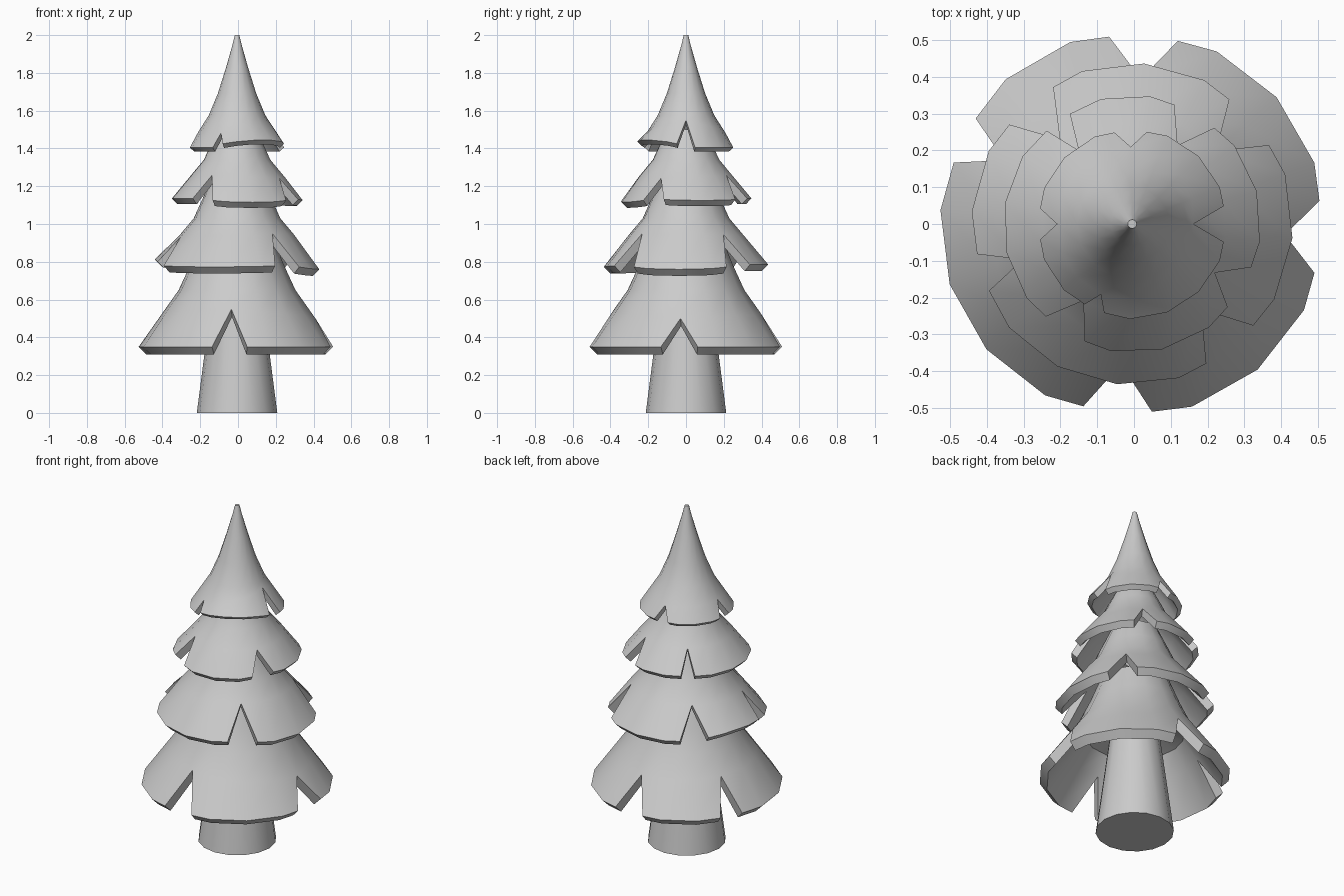
import bpy, bmesh
from math import sin, cos, radians

if "Cube" in bpy.data.objects:
    bpy.data.objects.remove(bpy.data.objects["Cube"])

def finish(bm, name):
    bmesh.ops.remove_doubles(bm, verts=bm.verts, dist=0.0005)
    bmesh.ops.recalc_face_normals(bm, faces=bm.faces)
    me = bpy.data.meshes.new(name)
    bm.to_mesh(me)
    bm.free()
    ob = bpy.data.objects.new(name, me)
    bpy.context.collection.objects.link(ob)
    bpy.ops.object.select_all(action='DESELECT')
    ob.select_set(True)
    bpy.context.view_layer.objects.active = ob
    bpy.ops.object.shade_smooth_by_angle(angle=radians(35))
    return ob

def polar(r, a, z):
    a = radians(a)
    return (r * cos(a) - 0.005, r * sin(a), z)

def lerp(p, q, t):
    return (p[0] + (q[0] - p[0]) * t, p[1] + (q[1] - p[1]) * t)

def tier(name, rim, upper, shift, notches, lifts):
    """Flared shell split into petals.
    notches: (centre angle, half width, depth fraction up to the knee); lifts: rim height per petal"""
    bm = bmesh.new()
    knee = upper[0]
    count = len(notches)
    for k in range(count):
        a0, w0, t0 = notches[k]
        a1, w1, t1 = notches[(k + 1) % count]
        if a1 <= a0:
            a1 += 360
        n = max(2, round((a1 - a0) / 22.4))
        columns = []
        for i in range(n + 1):
            f = i / n
            a = a0 + (a1 - a0) * f
            split = w0 if i == 0 else (-w1 if i == n else 0)
            squeeze = 0.982 if split else 1
            apex = lerp(rim, knee, t0 + (t1 - t0) * f)
            lift = lifts[k] * sin(3.1416 * f) ** 0.5 if lifts[k] and 0 < i < n else lifts[k] * 0.5
            edge = (rim[0] * squeeze, rim[1] + lift)

            def inner(p):
                return (p[0] - shift[0], p[1] - shift[1])
            rows = [((0.05, knee[1] + 0.03), 0), (inner(knee), 0), (inner(apex), 0), (inner(edge), split),
                    (edge, split), (apex, 0)] + [(p, 0) for p in upper]
            columns.append([bm.verts.new(polar(p[0], a + s, p[1])) for p, s in rows])
        for c0, c1 in zip(columns, columns[1:]):
            for j in range(len(c0) - 1):
                bm.faces.new((c0[j], c1[j], c1[j + 1], c0[j + 1]))
            top = bm.verts.new(polar(0, 0, upper[-1][1]))
            bm.faces.new((c0[-1], c1[-1], top))
        # notch side walls
        for c in (columns[0], columns[-1]):
            bm.faces.new(c[2:6])
    return finish(bm, name)

# trunk
bm = bmesh.new()
bmesh.ops.create_cone(bm, cap_ends=True, segments=16, radius1=0.213, radius2=0.125, depth=0.68)
bmesh.ops.translate(bm, verts=bm.verts, vec=(-0.005, 0, 0.34))
finish(bm, "trunk")

# foliage tiers, bottom to top
tier("lower_branches", (0.522, 0.35), [(0.31, 0.65), (0.25, 0.78), (0.19, 0.93)], (0.04, 0.04),
     [(86.5, 10.5, 0.6), (153.5, 7.5, 0.63), (265.5, 10.5, 0.66), (356, 11, 0.5)], [0, 0, 0, 0])

tier("middle_branches", (0.437, 0.785), [(0.23, 1.03), (0.185, 1.13), (0.13, 1.25)], (0.035, 0.035),
     [(41, 11, 0.65), (130.5, 10.5, 0.65), (198, 7, 0.6), (309, 11, 0.67)], [0, 0.03, -0.012, -0.025])

tier("upper_branches", (0.35, 1.135), [(0.178, 1.34), (0.15, 1.4), (0.1, 1.5)], (0.03, 0.03),
     [(60, 10.5, 0.6), (126, 6.5, 0.6), (237.5, 10.5, 0.6), (329.5, 10.5, 0.52)], [0, 0, -0.02, -0.01])

tier("top_branches", (0.258, 1.405),
     [(0.15, 1.575), (0.102, 1.69), (0.058, 1.83), (0.024, 1.95), (0.012, 2.0)], (0.024, 0.022),
     [(0, 11, 0.85), (91, 10, 0.45), (180, 9.5, 0.5), (246, 6.5, 0.45)], [0, 0, 0, 0.04])
